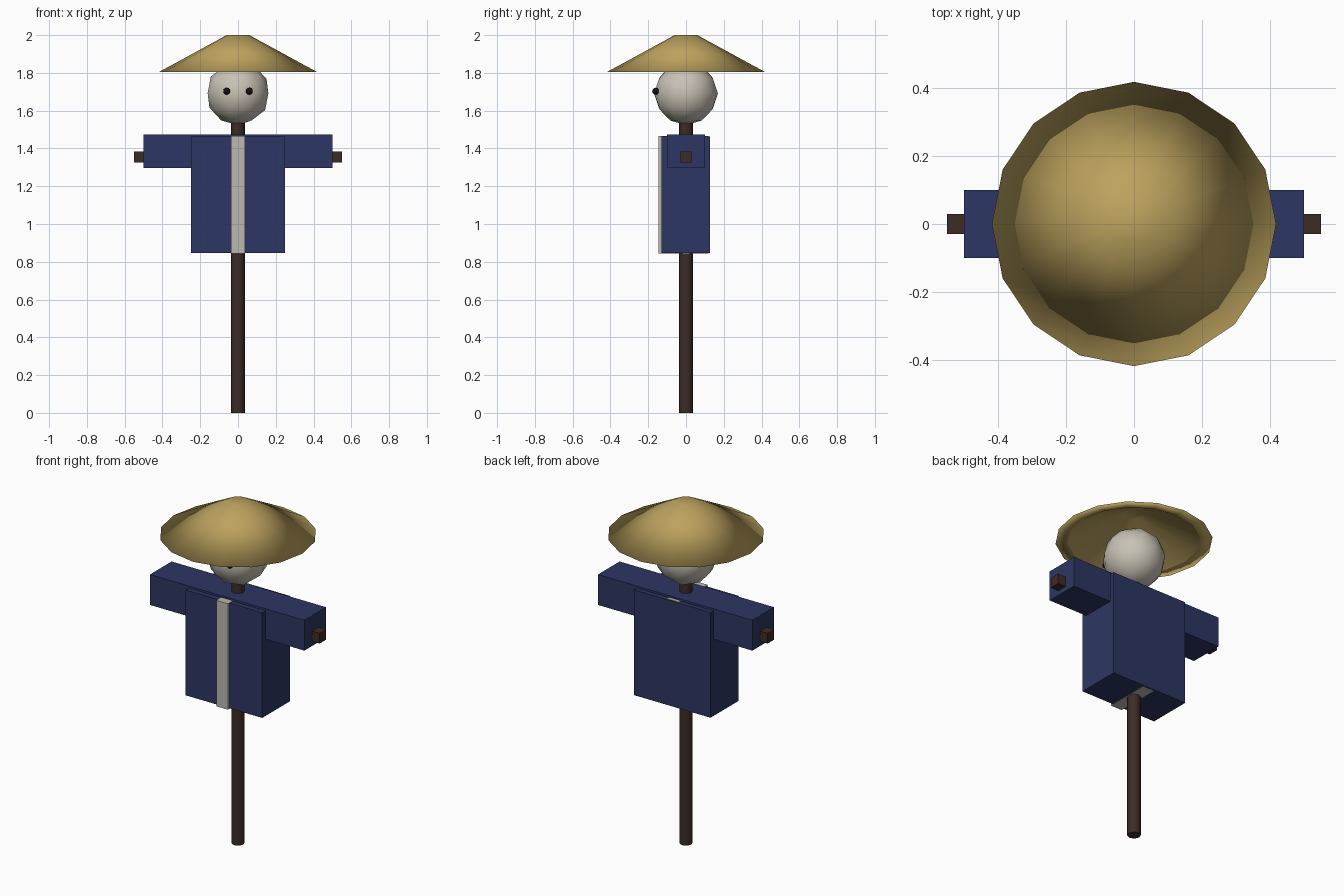
import bpy, bmesh, math

if "Cube" in bpy.data.objects:
    bpy.data.objects.remove(bpy.data.objects["Cube"])


def material(name, r, g, b):
    m = bpy.data.materials.new(name)
    m.diffuse_color = (r, g, b, 1)
    m.use_nodes = True
    m.node_tree.nodes["Principled BSDF"].inputs["Base Color"].default_value = m.diffuse_color
    return m


WOOD = material("wood", 0.045, 0.025, 0.019)
NAVY = material("navy_cloth", 0.026, 0.037, 0.125)
CLOTH = material("pale_cloth", 0.50, 0.48, 0.43)
SACK = material("sack", 0.58, 0.54, 0.46)
STRAW = material("straw", 0.50, 0.36, 0.11)
BLACK = material("black", 0.006, 0.006, 0.007)


def finish(name, bm, mat, smooth=False):
    me = bpy.data.meshes.new(name)
    for f in bm.faces:
        f.smooth = smooth
    bm.to_mesh(me)
    bm.free()
    me.materials.append(mat)
    ob = bpy.data.objects.new(name, me)
    bpy.context.collection.objects.link(ob)
    return ob


def box(name, lo, hi, mat):
    bm = bmesh.new()
    bmesh.ops.create_cube(bm, size=1)
    for v in bm.verts:
        v.co = [(a + b) / 2 + c * (b - a) for a, b, c in zip(lo, hi, v.co)]
    return finish(name, bm, mat)


def ball(name, centre, radius, subdivisions, mat):
    bm = bmesh.new()
    bmesh.ops.create_icosphere(bm, subdivisions=subdivisions, radius=radius)
    bmesh.ops.translate(bm, verts=bm.verts, vec=centre)
    return finish(name, bm, mat, True)


# Upright post and crossbar
bm = bmesh.new()
bmesh.ops.create_cone(bm, cap_ends=True, segments=8, radius1=0.036, radius2=0.036, depth=1.6)
bmesh.ops.translate(bm, verts=bm.verts, vec=(0, 0, 0.8))
for e in bm.edges:
    e.smooth = e.calc_face_angle(0) < math.radians(60)
finish("post", bm, WOOD, True)
box("crossbar", (-0.55, -0.03, 1.325), (0.55, 0.03, 1.385), WOOD)

# Jacket body, sleeves and the pale inner layer showing down the front
box("jacket", (-0.248, -0.13, 0.847), (0.248, 0.127, 1.463), NAVY)
box("sleeves", (-0.5, -0.1, 1.297), (0.5, 0.1, 1.475), NAVY)
box("front_strip", (-0.037, -0.146, 0.845), (0.037, 0.12, 1.465), CLOTH)

# Head and eyes
ball("head", (0, 0, 1.692), 0.169, 2, SACK)
for side, x in (("left", -0.06), ("right", 0.06)):
    ball("eye_" + side, (x, -0.16, 1.703), 0.019, 2, BLACK)

# Conical hat: a hollow 16-sided shell whose faces point into the shell
SIDES = 16
profile = [(0.06, 2.0), (0.418, 1.805), (0.353, 1.805), (0.05, 1.968)]
bm = bmesh.new()
rings = [[bm.verts.new((r * math.cos(2 * math.pi * i / SIDES),
                        r * math.sin(2 * math.pi * i / SIDES), z)) for i in range(SIDES)]
         for r, z in profile]
for a, b in zip(rings, rings[1:]):
    for i in range(SIDES):
        j = (i + 1) % SIDES
        bm.faces.new((a[i], a[j], b[j], b[i]))
bm.faces.new(rings[0])
bm.faces.new(rings[-1])
bmesh.ops.recalc_face_normals(bm, faces=bm.faces)
bmesh.ops.reverse_faces(bm, faces=bm.faces)
inner_rim = set(rings[2])
for e in bm.edges:
    e.smooth = not (e.verts[0] in inner_rim and e.verts[1] in inner_rim)
finish("hat", bm, STRAW, True)
